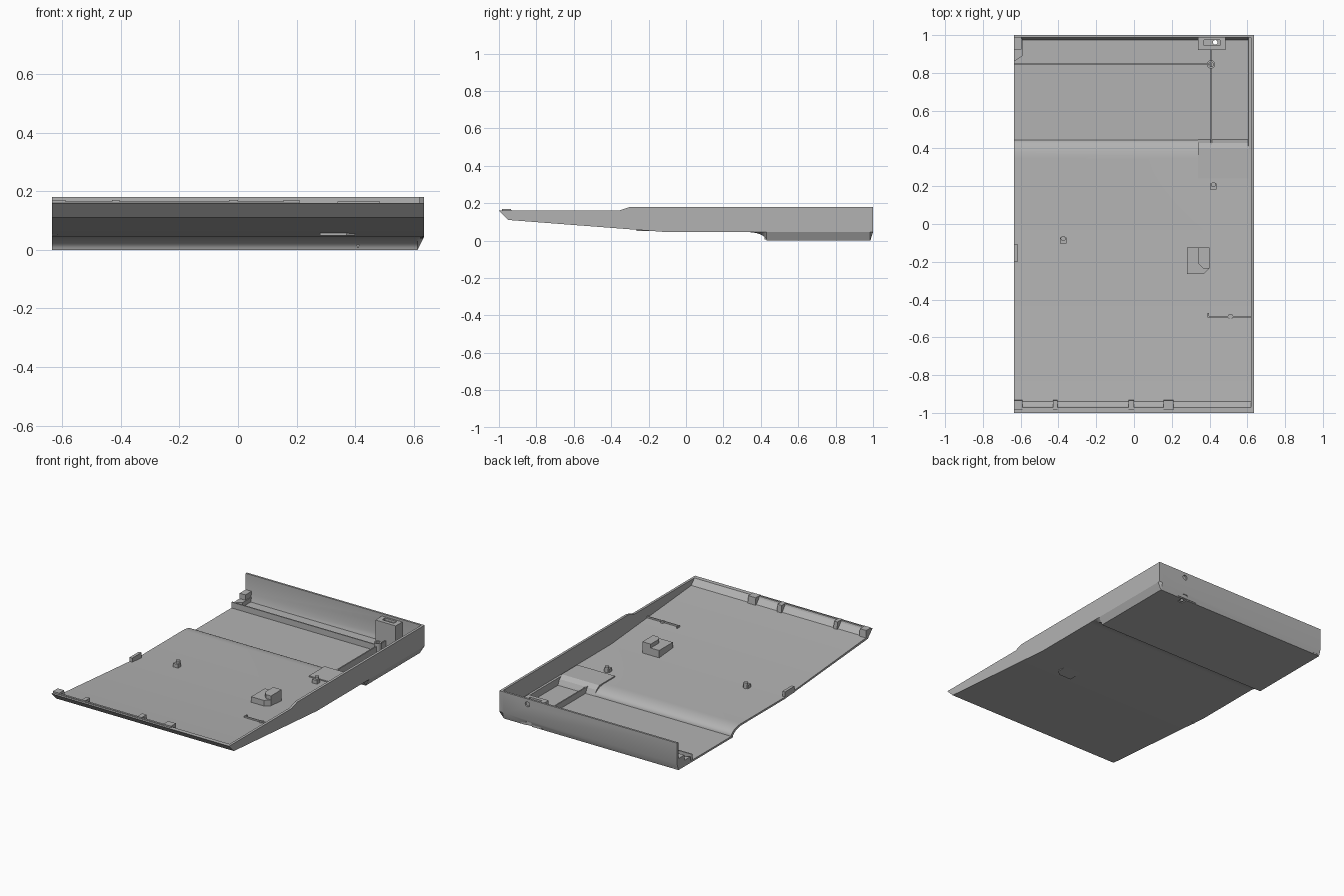
import bpy, bmesh, math
from mathutils import Matrix

if "Cube" in bpy.data.objects:
    bpy.data.objects.remove(bpy.data.objects["Cube"], do_unlink=True)

grey = bpy.data.materials.new("plain_grey")
grey.use_nodes = True
GREY = (0.45, 0.45, 0.45, 1)
grey.diffuse_color = GREY
grey.node_tree.nodes["Principled BSDF"].inputs["Base Color"].default_value = GREY

HALF = 0.636   # half width
STEP = 0.045   # height of the raised underside
SKIN = 0.012   # shell thickness


def finish(name, bm):
    bmesh.ops.recalc_face_normals(bm, faces=bm.faces)
    mesh = bpy.data.meshes.new(name)
    bm.to_mesh(mesh)
    bm.free()
    mesh.materials.append(grey)
    ob = bpy.data.objects.new(name, mesh)
    bpy.context.collection.objects.link(ob)
    return ob


def loft(name, rings):
    """Closed solid through matching rings of points."""
    bm = bmesh.new()
    loops = [[bm.verts.new(p) for p in ring] for ring in rings]
    n = len(loops[0])
    for a, b in zip(loops, loops[1:]):
        for i in range(n):
            j = (i + 1) % n
            bm.faces.new((a[i], a[j], b[j], b[i]))
    bm.faces.new(loops[0][::-1])
    bm.faces.new(loops[-1])
    return finish(name, bm)


def prism_x(name, profile, x0, x1):
    return loft(name, [[(x, y, z) for y, z in profile] for x in (x0, x1)])


def prism_z(name, outline, z0, z1):
    return loft(name, [[(x, y, z) for x, y in outline] for z in (z0, z1)])


def box(name, x0, x1, y0, y1, z0, z1):
    return prism_z(name, [(x0, y0), (x1, y0), (x1, y1), (x0, y1)], z0, z1)


def cylinder(name, r, depth, loc, axis="Z"):
    bm = bmesh.new()
    turn = Matrix.Rotation(math.pi / 2, 4, "X") if axis == "Y" else Matrix()
    bmesh.ops.create_cone(bm, cap_ends=True, segments=24, radius1=r, radius2=r,
                          depth=depth, matrix=Matrix.Translation(loc) @ turn)
    return finish(name, bm)


def cut(ob, cutters):
    bpy.context.view_layer.objects.active = ob
    for c in cutters:
        mod = ob.modifiers.new("cut", "BOOLEAN")
        mod.operation, mod.object, mod.solver = "DIFFERENCE", c, "EXACT"
        bpy.ops.object.modifier_apply(modifier=mod.name)
    for c in cutters:
        bpy.data.objects.remove(c, do_unlink=True)


def floor_z(y):
    return 0.057 + max(0, (-0.12 - y) / 0.82) * 0.067


def bend(y, z):
    """Rounded drop from the raised floor to the low floor."""
    ts = [i * math.pi / 16 for i in range(9)]
    return [(y + 0.1 * math.sin(t), z + STEP * math.cos(t)) for t in ts]


# Floor with front and back walls: one skin whose low rear part stops short of the side
outer = [(-1, 0.16), (-0.95, 0.11), (-0.10, STEP)] + bend(0.33, 0) + \
        [(0.985, 0), (1, STEP), (1, 0.18)]
inner = [(-0.972, 0.16), (-0.94, 0.124), (-0.12, 0.057)] + bend(0.345, SKIN) + \
        [(0.973, SKIN), (0.987, 0.057), (0.987, 0.18)]


def skin_ring(x, lift_outer, lift_inner):
    out = [(x, y, max(z, STEP) if lift_outer else z) for y, z in outer]
    ins = [(x, y, max(z, STEP + SKIN) if lift_inner else z) for y, z in inner]
    return out + ins[::-1]


shell = loft("floor_shell", [skin_ring(-HALF, 0, 0), skin_ring(0.604, 0, 0),
                             skin_ring(0.605, 0, 1), skin_ring(0.613, 0, 1),
                             skin_ring(HALF, 1, 1)])
cut(shell, [box("notch", 0.412, 0.448, 0.945, 1.02, -0.02, 0.03),
            cylinder("back_hole", 0.016, 0.06, (0.435, 1, 0.145), "Y")])

# Side wall
prism_x("side_wall", [(-1, 0.16), (-0.95, 0.11), (-0.10, STEP), (1, STEP), (1, 0.18),
                      (-0.30, 0.18), (-0.36, 0.16)], 0.62, HALF)

# Front rail and its lugs
prism_x("front_rail", [(-0.985, 0.15), (-0.985, 0.165), (-0.972, 0.165), (-0.965, 0.15)],
        -HALF, 0.21)
lug = [(-0.985, 0.15), (-0.985, 0.17), (-0.935, 0.17), (-0.93, 0.118), (-0.945, 0.118)]
for i, (a, b) in enumerate([(-HALF, -0.59), (-0.43, -0.405), (-0.03, 0.0), (0.155, 0.21)]):
    prism_x(f"front_lug_{i + 1}", lug, a, b)

# Raised pad on the floor beside the drop
prism_x("floor_pad", [(0.24, 0.05), (0.24, 0.064), (0.40, 0.064), (0.43, 0.045),
                      (0.447, SKIN), (0.40, 0.043)], 0.34, 0.61)

# Ribs of the low rear bay
box("cross_rib", -HALF, 0.40, 0.841, 0.849, 0.006, 0.05)
box("long_rib", 0.406, 0.414, 0.42, 0.93, 0.006, 0.05)
boss = cylinder("rear_boss", 0.022, 0.06, (0.408, 0.845, 0.038))
cut(boss, [cylinder("boss_bore", 0.012, 0.05, (0.408, 0.845, 0.06))])

# Rear mounting block with a slot and a through hole
block = box("rear_block", 0.34, 0.485, 0.92, 0.99, 0.006, 0.165)
cut(block, [box("slot", 0.37, 0.455, 0.945, 0.975, 0.15, 0.2),
            cylinder("well", 0.012, 0.3, (0.43, 0.962, 0.1))])

# Corner bracket at the open side
prism_z("corner_foot", [(-HALF, 0.86), (-0.59, 0.89), (-0.59, 0.988), (-HALF, 0.988)],
        0.006, 0.04)
box("corner_post", -HALF, -0.595, 0.925, 0.988, 0.03, 0.075)

# Latch block with a rounded key on top
prism_z("latch_base", [(0.28, -0.265), (0.37, -0.265), (0.40, -0.235), (0.40, -0.125),
                       (0.28, -0.125)], 0.05, 0.105)
prism_z("latch_key", [(0.34, -0.21), (0.365, -0.235), (0.40, -0.235), (0.40, -0.125),
                      (0.34, -0.125)], 0.10, 0.13)

# Small pegs and the edge tab
for name, x, y in [("left_peg", 0.42, 0.20), ("right_peg", -0.375, -0.085)]:
    box(name + "_foot", x - 0.018, x + 0.018, y - 0.018, y + 0.014, 0.05, 0.08)
    cylinder(name, 0.013, 0.045, (x, y + 0.008, 0.072))
box("edge_tab", -HALF, -0.617, -0.2, -0.105, 0.05, 0.09)

# Low locating rib near the side wall
z = floor_z(-0.49)
box("locating_rib", 0.39, 0.625, -0.494, -0.488, z - 0.006, z + 0.01)
box("locating_rib_end", 0.39, 0.396, -0.49, -0.47, z - 0.006, z + 0.01)
cylinder("locating_rib_bump", 0.014, 0.014, (0.51, -0.49, z + 0.002))

# Smooth the curved faces, keep the edges sharp
for ob in bpy.context.scene.objects:
    ob.select_set(ob.type == "MESH" and ob.data.materials[:1] == [grey])
bpy.context.view_layer.objects.active = shell
bpy.ops.object.shade_smooth_by_angle(angle=math.radians(25))
